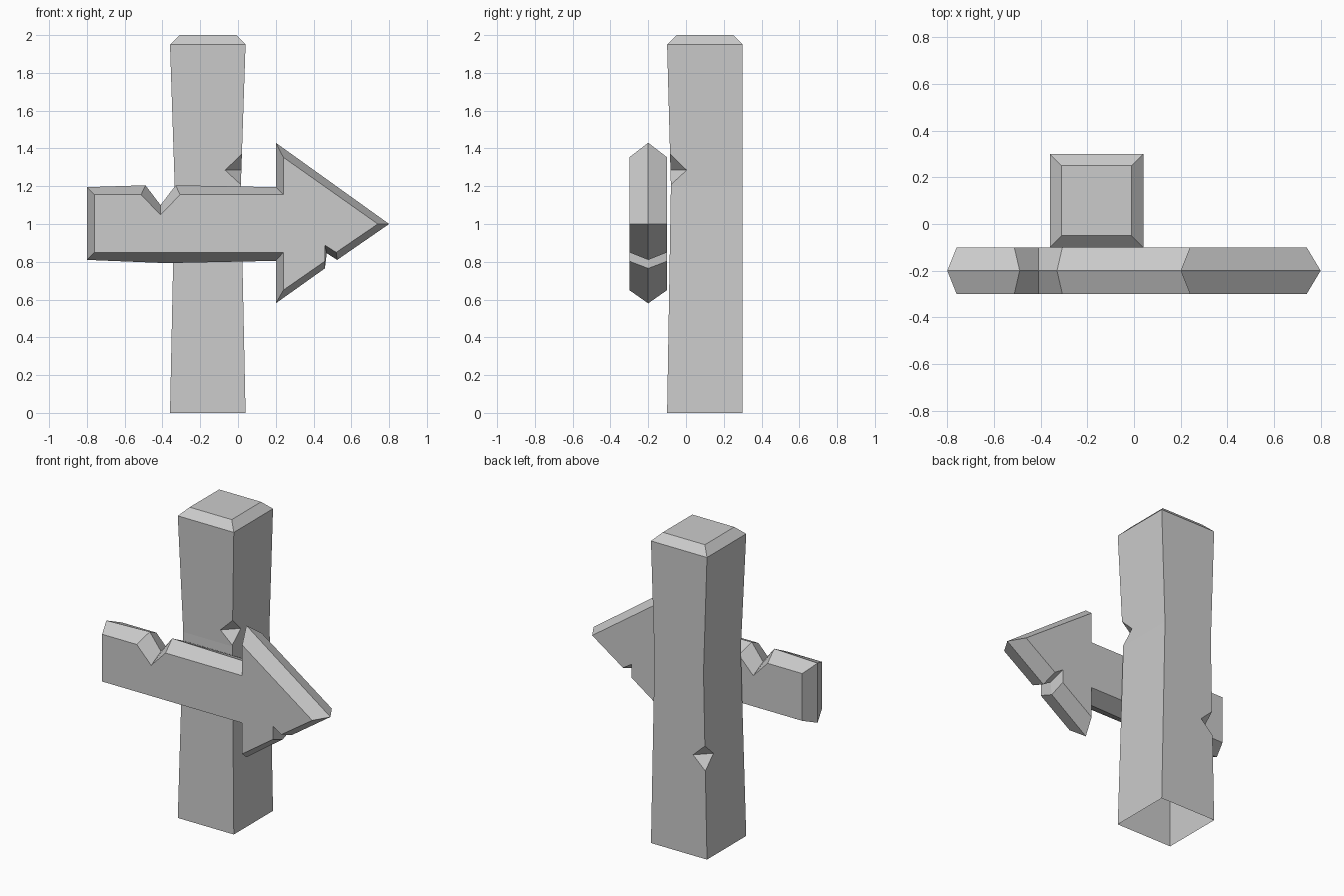
import bpy, bmesh
from mathutils import Vector

if "Cube" in bpy.data.objects:
    bpy.data.objects.remove(bpy.data.objects["Cube"])


def loft(name, rings, caps=(True, True)):
    """Skin equal-length rings of points, with optional end caps."""
    bm = bmesh.new()
    rows = [[bm.verts.new(p) for p in ring] for ring in rings]
    n = len(rows[0])
    for a, b in zip(rows, rows[1:]):
        for i in range(n):
            j = (i + 1) % n
            bm.faces.new((a[i], a[j], b[j], b[i]))
    for row, cap in ((rows[0], caps[0]), (rows[-1], caps[1])):
        if cap:
            bm.faces.new(row)
    bmesh.ops.recalc_face_normals(bm, faces=bm.faces)
    mesh = bpy.data.meshes.new(name)
    bm.to_mesh(mesh)
    bm.free()
    obj = bpy.data.objects.new(name, mesh)
    bpy.context.collection.objects.link(obj)
    return obj


def rect(x0, x1, y0, y1, z):
    return [(x0, y0, z), (x1, y0, z), (x1, y1, z), (x0, y1, z)]


# Post: slightly waisted, with a chamfered top
post = loft("post", [
    rect(-0.36, 0.04, -0.10, 0.30, 0),
    rect(-0.335, 0.015, -0.08, 0.30, 1.2),
    rect(-0.36, 0.04, -0.10, 0.30, 1.95),
    rect(-0.31, -0.01, -0.05, 0.25, 2.0),
])


# Chips cut out of two post corners
def chip(corner, out):
    corner, out = Vector(corner), Vector(out).normalized()
    along = Vector((-out.y, out.x, 0)) * 0.2
    depth, half = 0.06, 0.08
    apex = corner - out * depth
    far = apex + out * depth * 2
    up = Vector((0, 0, half * 2))
    cutter = loft("chip_cutter", [[apex + s * along, far + s * along + up,
                                   far + s * along - up] for s in (-1, 1)])
    cutter.hide_render = True
    mod = post.modifiers.new("chip", 'BOOLEAN')
    mod.operation = 'DIFFERENCE'
    mod.solver = 'EXACT'
    mod.object = cutter
    bpy.context.view_layer.objects.active = post
    bpy.ops.object.modifier_apply(modifier=mod.name)
    bpy.data.objects.remove(cutter)


chip((0.017, -0.082, 1.285), (1, -1, 0))
chip((-0.346, 0.30, 0.65), (-1, 1, 0))

# The underside of the post is open
bm = bmesh.new()
bm.from_mesh(post.data)
bottom = [f for f in bm.faces if all(v.co.z < 0.001 for v in f.verts)]
bmesh.ops.delete(bm, geom=bottom, context='FACES_ONLY')
bm.to_mesh(post.data)
bm.free()

# Arrow board: outer outline at mid thickness, inset outline front and back
outer = [(-0.80, 1.195), (-0.49, 1.205), (-0.41, 1.10), (-0.33, 1.205),
         (0.20, 1.195), (0.20, 1.43), (0.80, 1.0),
         (0.525, 0.81), (0.47, 0.845), (0.46, 0.765),
         (0.20, 0.58), (0.20, 0.805), (-0.38, 0.793), (-0.80, 0.81)]
inner = [(-0.76, 1.155), (-0.513, 1.155), (-0.41, 1.048), (-0.307, 1.155),
         (0.24, 1.155), (0.24, 1.353), (0.74, 1.0),
         (0.52, 0.85), (0.46, 0.888), (0.46, 0.803),
         (0.24, 0.65), (0.24, 0.85), (-0.38, 0.85), (-0.76, 0.85)]
loft("arrow_board", [[(x, y, z) for x, z in outline] for outline, y in
                     ((inner, -0.30), (outer, -0.20), (inner, -0.10))])
